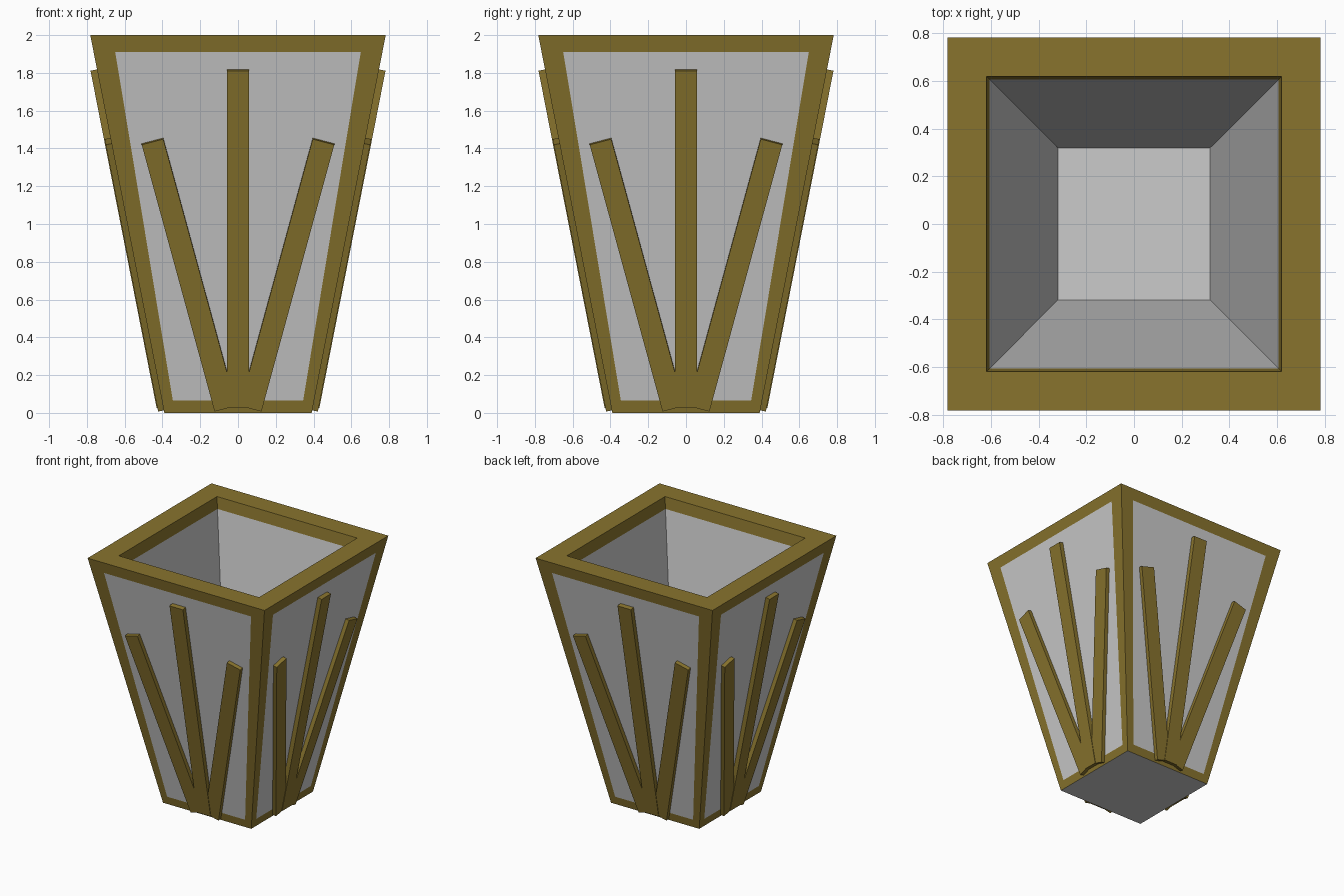
import bpy, bmesh
from math import radians, atan, pi
from mathutils import Matrix, Vector

if "Cube" in bpy.data.objects:
    bpy.data.objects.remove(bpy.data.objects["Cube"])

H, B, T = 2.0, 0.39, 0.782          # height, half width at base and rim
SLOPE = (T - B) / H
FLOOR = 0.06

wood = bpy.data.materials.new("wood")
wood.diffuse_color = (0.25, 0.175, 0.027, 1)
wood.use_nodes = True
wood.node_tree.nodes["Principled BSDF"].inputs["Base Color"].default_value = wood.diffuse_color
grey = bpy.data.materials.new("panel_grey")
grey.diffuse_color = (0.8, 0.8, 0.8, 1)
grey.use_nodes = True
grey.node_tree.nodes["Principled BSDF"].inputs["Base Color"].default_value = grey.diffuse_color


def outer(u, z):
    return Vector((u, -(B + SLOPE * z), z))


def inner(z):
    """Left and right corner of the inside wall at height z."""
    r = 0.31 + 0.155 * z
    return [Vector((-r, -r, z)), Vector((r, -r, z))]


# Tapered planter: wooden rim and borders, flush grey panels, hollow inside
bm = bmesh.new()


def quad(pts, mat):
    bm.faces.new([bm.verts.new(p) for p in pts]).material_index = mat


for k in range(4):
    R = Matrix.Rotation(k * pi / 2, 3, 'Z')
    frame = [outer(-B, 0), outer(B, 0), outer(T, H), outer(-T, H)]
    panel = [outer(-0.345, 0.065), outer(0.345, 0.065),
             outer(0.65, 1.91), outer(-0.65, 1.91)]
    quad([R @ p for p in panel], 1)
    for i in range(4):
        j = (i + 1) % 4
        quad([R @ p for p in (frame[i], frame[j], panel[j], panel[i])], 0)
    rim, lip, low = inner(H), inner(1.91), inner(FLOOR)
    quad([R @ p for p in (frame[3], frame[2], rim[1], rim[0])], 0)
    quad([R @ p for p in (rim[0], rim[1], lip[1], lip[0])], 0)
    quad([R @ p for p in (lip[0], lip[1], low[1], low[0])], 1)

# Inside floor and underside
for r, z in ((inner(FLOOR)[1].x, FLOOR), (B, 0)):
    quad([(-r, -r, z), (r, -r, z), (r, r, z), (-r, r, z)], 1)

bmesh.ops.remove_doubles(bm, verts=bm.verts, dist=1e-4)
bmesh.ops.recalc_face_normals(bm, faces=bm.faces)
me = bpy.data.meshes.new("planter_body")
bm.to_mesh(me)
bm.free()
me.materials.append(wood)
me.materials.append(grey)
bpy.context.collection.objects.link(bpy.data.objects.new("planter_body", me))


# Fanned wooden slats lying on each sloping side
def slat(name, side, x, z, length, thick, angle):
    bm = bmesh.new()
    bmesh.ops.create_cube(bm, size=1)
    embed = 0.01
    bm.transform(Matrix.Translation((0, -(thick - embed) / 2, length / 2))
                 @ Matrix.Diagonal((0.118, thick + embed, length, 1)))
    M = (Matrix.Rotation(side * pi / 2, 4, 'Z')
         @ Matrix.Translation(outer(x, z))
         @ Matrix.Rotation(atan(SLOPE), 4, 'X')
         @ Matrix.Rotation(radians(angle), 4, 'Y'))
    bm.transform(M)
    me = bpy.data.meshes.new(name)
    bm.to_mesh(me)
    bm.free()
    me.materials.append(wood)
    bpy.context.collection.objects.link(bpy.data.objects.new(name, me))


for k, side in enumerate(("front", "right", "back", "left")):
    slat(side + "_centre_slat", k, 0, 0.032, 1.82, 0.035, 0)
    for s, tag in ((-1, "left"), (1, "right")):
        slat(f"{side}_{tag}_slat", k, s * 0.067, 0.028, 1.49, 0.031, s * 15)
